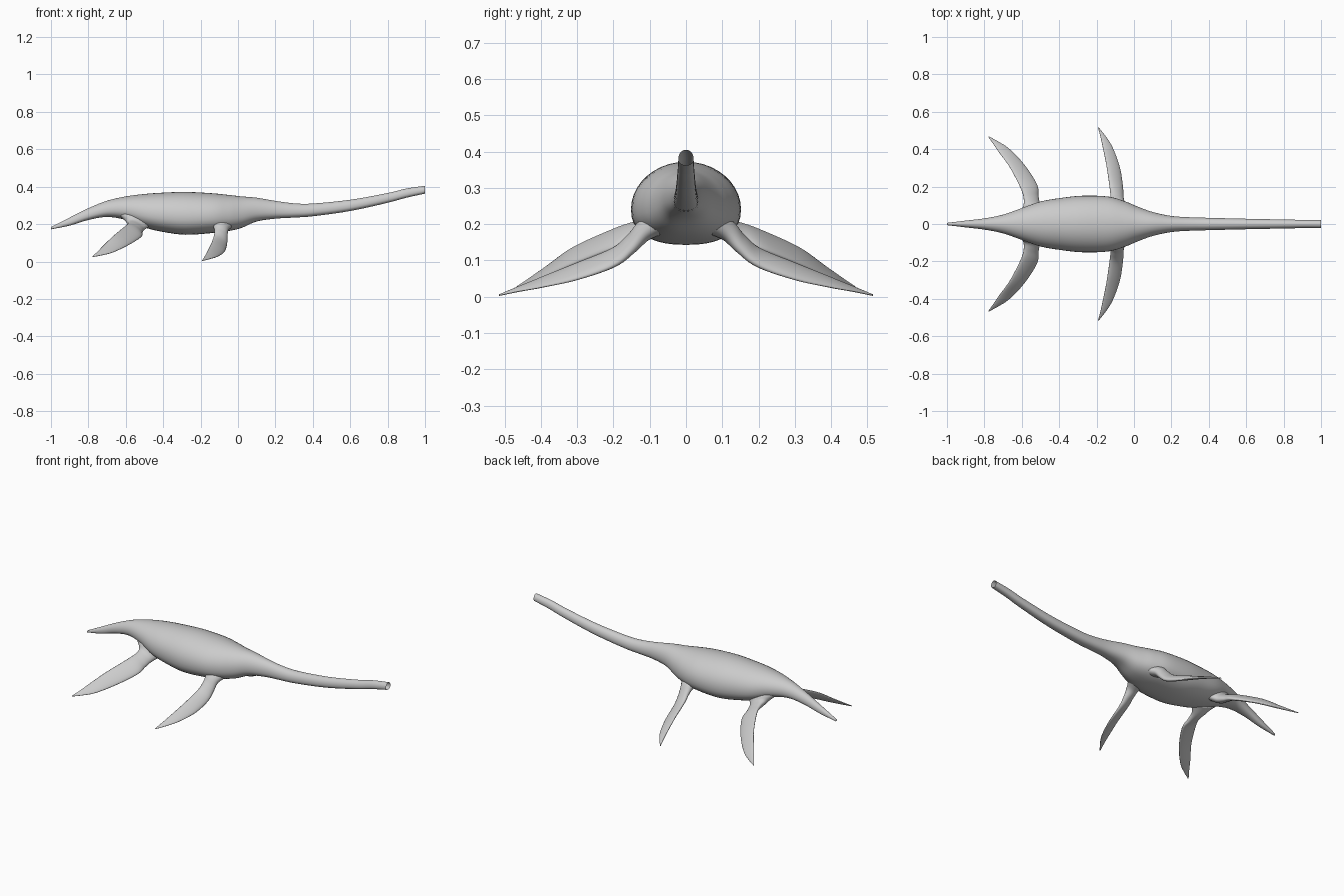
import bpy, bmesh, math
from mathutils import Vector

cube = bpy.data.objects.get("Cube")
if cube:
    bpy.data.objects.remove(cube)

skin = bpy.data.materials.new("grey_skin")
skin.use_nodes = True
skin.diffuse_color = (0.6, 0.6, 0.6, 1)
skin.node_tree.nodes["Principled BSDF"].inputs["Base Color"].default_value = (0.6, 0.6, 0.6, 1)


def resample(rows, steps):
    """Smooth curve through rows of numbers (Catmull-Rom)."""
    pts = [Vector(r) for r in rows]
    pts = [2 * pts[0] - pts[1]] + pts + [2 * pts[-1] - pts[-2]]
    out = []
    for a, b, c, d in zip(pts, pts[1:], pts[2:], pts[3:]):
        for i in range(steps):
            t = i / steps
            out.append(0.5 * (2 * b + (c - a) * t + (2 * a - 5 * b + 4 * c - d) * t ** 2
                              + (3 * b - a - 3 * c + d) * t ** 3))
    return out + [pts[-2]]


def loft(name, rings, cap_start, cap_end):
    """Skin a list of closed rings into one smooth object."""
    bm = bmesh.new()
    loops = [[bm.verts.new(p) for p in ring] for ring in rings]
    for r, s in zip(loops, loops[1:]):
        for i in range(len(r)):
            j = (i + 1) % len(r)
            bm.faces.new((r[i], r[j], s[j], s[i]))
    if cap_start:
        bm.faces.new(loops[0])
    if cap_end:
        bm.faces.new(loops[-1])
    bmesh.ops.recalc_face_normals(bm, faces=bm.faces)
    mesh = bpy.data.meshes.new(name)
    bm.to_mesh(mesh)
    bm.free()
    mesh.materials.append(skin)
    for face in mesh.polygons:
        face.use_smooth = True
    obj = bpy.data.objects.new(name, mesh)
    bpy.context.collection.objects.link(obj)
    return obj


# Body from tail tip to open neck end: x, top z, bottom z, half width
stations = [
    (-1, .184, .172, .006), (-.9, .235, .192, .018), (-.8, .285, .222, .030),
    (-.7, .325, .238, .050), (-.6, .348, .222, .085), (-.5, .361, .182, .120),
    (-.4, .368, .158, .138), (-.28, .372, .143, .151), (-.14, .365, .152, .147),
    (-.05, .356, .163, .122), (.02, .348, .180, .093), (.1, .341, .214, .064),
    (.2, .324, .229, .043), (.3, .311, .235, .036), (.4, .310, .242, .033),
    (.6, .330, .270, .028), (.8, .366, .314, .024), (.9, .390, .341, .022),
    (1, .405, .363, .021),
]


def body_ring(x, top, bottom, width):
    mid = bottom + 0.43 * (top - bottom)
    ring = []
    for i in range(40):
        a = math.tau * i / 40
        c, s = math.cos(a), math.sin(a)
        p = 1 if s >= 0 else 0.84           # fuller belly, rounder back
        y = math.copysign(abs(c) ** p, c) * width
        z = abs(s) ** p * (top - mid) if s >= 0 else -abs(s) ** p * (mid - bottom)
        ring.append((x, y, mid + z))
    return ring


rings = [body_ring(*s) for s in resample(stations, 5)]
loft("body_tail_and_neck", rings, True, False)

# Flippers from root to tip: leading edge xyz, trailing edge xyz, half thickness
front = [
    (-.02, .07, .200, -.17, .07, .215, .035), (-.05, .115, .170, -.135, .115, .195, .028),
    (-.057, .15, .125, -.125, .15, .170, .021), (-.06, .20, .084, -.130, .20, .132, .016),
    (-.075, .30, .048, -.145, .30, .092, .012), (-.110, .40, .026, -.165, .40, .052, .008),
    (-.145, .46, .015, -.178, .46, .028, .005), (-.188, .515, .003, -.192, .515, .006, .002),
]
rear = [
    (-.46, .06, .200, -.63, .06, .250, .035), (-.50, .10, .170, -.595, .09, .220, .027),
    (-.512, .15, .150, -.588, .13, .206, .020), (-.518, .21, .130, -.605, .19, .188, .015),
    (-.585, .315, .088, -.665, .305, .138, .011), (-.665, .40, .050, -.720, .38, .085, .008),
    (-.725, .44, .034, -.752, .428, .052, .005), (-.777, .468, .024, -.779, .465, .028, .002),
]


def flipper(name, rows, side):
    rings = []
    rows = resample(rows, 6)
    for k, row in enumerate(rows):
        lead, trail = Vector(row[:3]), Vector(row[3:6])
        centre, half = (lead + trail) / 2, (lead - trail) / 2
        before, after = rows[max(k - 1, 0)], rows[min(k + 1, len(rows) - 1)]
        along = Vector(after[:3]) + Vector(after[3:6]) - Vector(before[:3]) - Vector(before[3:6])
        normal = half.cross(along).normalized() * row[6]
        ring = []
        for i in range(20):
            a = math.tau * i / 20
            p = centre + half * math.cos(a) + normal * math.sin(a)
            ring.append((p.x, p.y * side, p.z))
        rings.append(ring)
    return loft(name, rings, True, True)


for side, label in ((1, "back"), (-1, "front")):
    flipper("fore_flipper_" + label + "_side", front, side)
    flipper("hind_flipper_" + label + "_side", rear, side)
